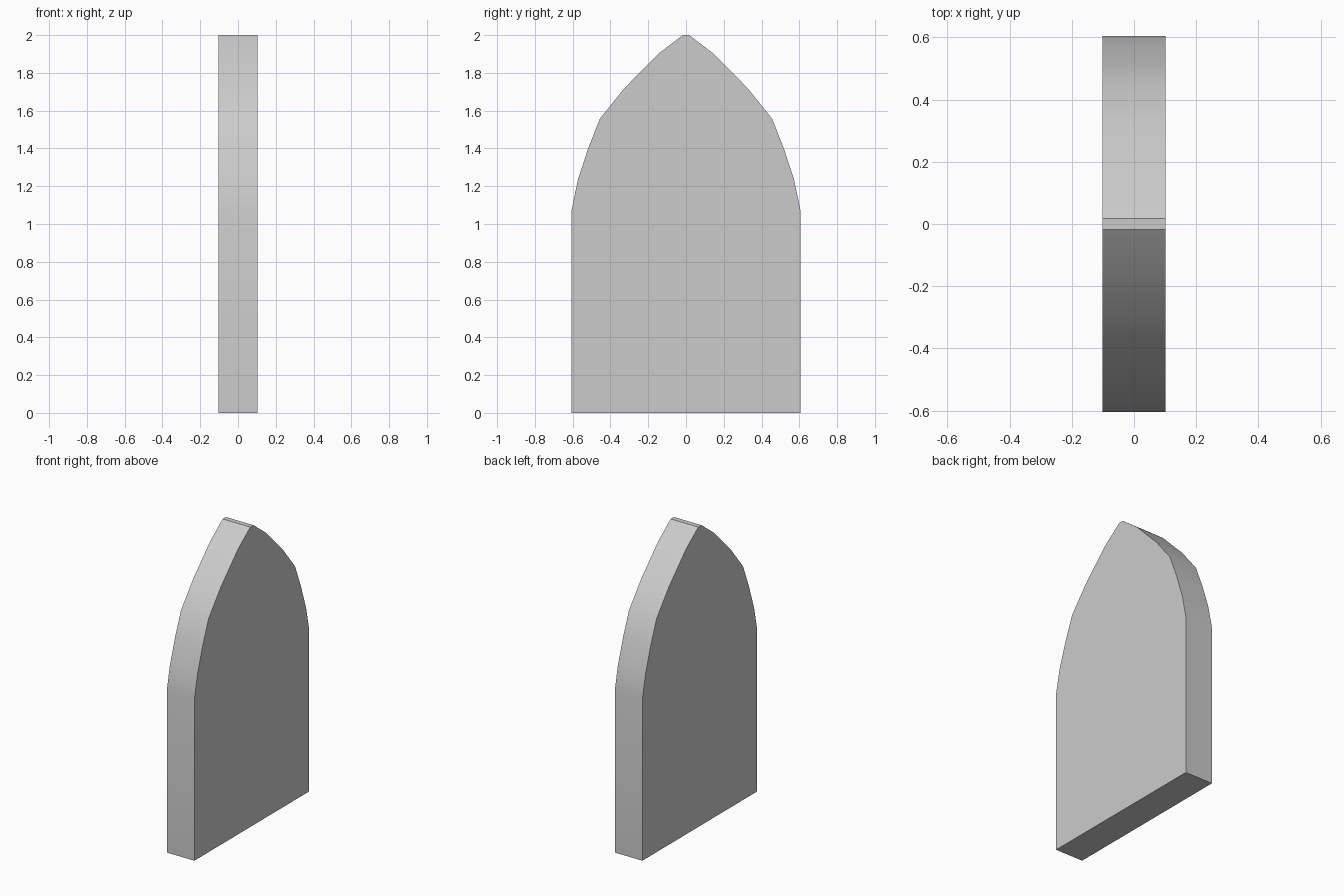
import bpy, bmesh, math

if "Cube" in bpy.data.objects:
    bpy.data.objects.remove(bpy.data.objects["Cube"])

HALF_THICKNESS = 0.102

# Half outline of the pointed arch (y, z), mirrored across y = 0
half = [(0.605, 0.0), (0.605, 1.077), (0.572, 1.235), (0.518, 1.40),
        (0.456, 1.557), (0.328, 1.717), (0.148, 1.90), (0.017, 2.0)]
outline = half + [(-y, z) for y, z in reversed(half)]

# Arched slab: one profile face extruded through its thickness
bm = bmesh.new()
face = bm.faces.new([bm.verts.new((-HALF_THICKNESS, y, z)) for y, z in outline])
ext = bmesh.ops.extrude_face_region(bm, geom=[face], use_keep_orig=True)
moved = [g for g in ext["geom"] if isinstance(g, bmesh.types.BMVert)]
bmesh.ops.translate(bm, verts=moved, vec=(2 * HALF_THICKNESS, 0, 0))
bmesh.ops.recalc_face_normals(bm, faces=bm.faces)

mesh = bpy.data.meshes.new("arched_slab")
bm.to_mesh(mesh)
bm.free()
slab = bpy.data.objects.new("arched_slab", mesh)
bpy.context.collection.objects.link(slab)

# Smooth curved rim, sharp front and back edges
bpy.context.view_layer.objects.active = slab
slab.select_set(True)
bpy.ops.object.shade_smooth_by_angle(angle=math.radians(30))
